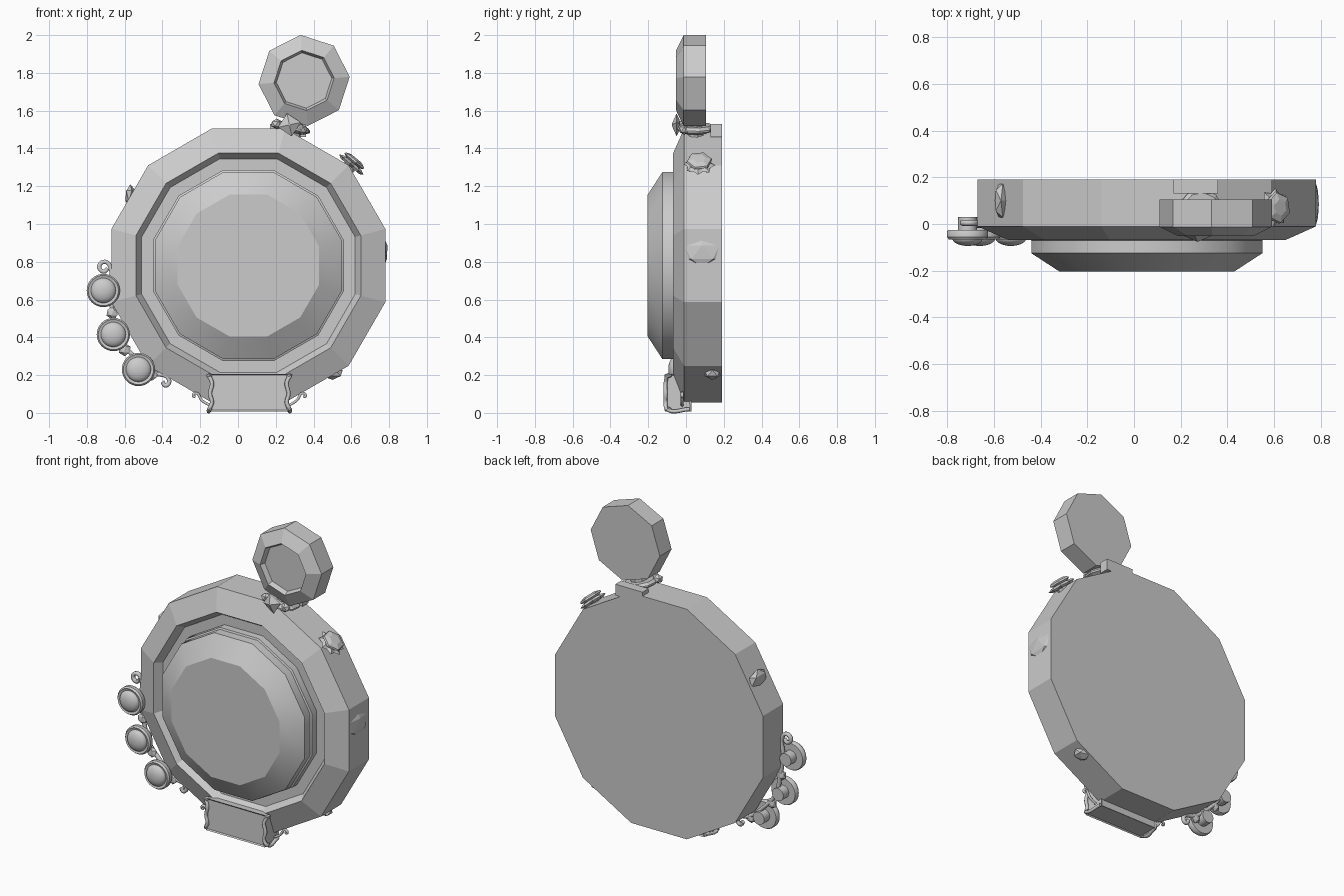
import bpy, bmesh, math
from mathutils import Vector

if "Cube" in bpy.data.objects:
    bpy.data.objects.remove(bpy.data.objects["Cube"])

grey = bpy.data.materials.new("plain grey")
grey.use_nodes = True
grey.diffuse_color = (0.6, 0.6, 0.6, 1)
grey.node_tree.nodes["Principled BSDF"].inputs["Base Color"].default_value = (0.6, 0.6, 0.6, 1)


def finish(name, bm, loc=(0, 0, 0), axis=None):
    bmesh.ops.recalc_face_normals(bm, faces=bm.faces)
    mesh = bpy.data.meshes.new(name)
    bm.to_mesh(mesh)
    bm.free()
    mesh.materials.append(grey)
    obj = bpy.data.objects.new(name, mesh)
    bpy.context.collection.objects.link(obj)
    obj.location = loc
    if axis:
        obj.rotation_mode = 'QUATERNION'
        obj.rotation_quaternion = Vector((0, -1, 0)).rotation_difference(Vector(axis))
    return obj


def smooth(obj, angle):
    bpy.ops.object.select_all(action='DESELECT')
    obj.select_set(True)
    bpy.context.view_layer.objects.active = obj
    bpy.ops.object.shade_smooth_by_angle(angle=math.radians(angle))


def turned(name, profile, sides, loc, phase=0, star=1, axis=None):
    """Loft polygon rings of (radius, depth) along y, capped at both ends."""
    bm = bmesh.new()
    rings = []
    for r, y in profile:
        ring = []
        for i in range(sides):
            a = math.radians(phase) + math.tau * i / sides
            k = r * (star if i % 2 else 1)
            ring.append(bm.verts.new((k * math.cos(a), y, k * math.sin(a))))
        rings.append(ring)
    for a, b in zip(rings, rings[1:]):
        for i in range(sides):
            j = (i + 1) % sides
            bm.faces.new((a[i], a[j], b[j], b[i]))
    bm.faces.new(rings[0])
    bm.faces.new(rings[-1])
    return finish(name, bm, loc, axis)


def vine(name, points, radius, cyclic=False):
    curve = bpy.data.curves.new(name, 'CURVE')
    curve.dimensions = '3D'
    curve.bevel_depth = radius
    curve.bevel_resolution = 1
    curve.resolution_u = 5
    curve.use_fill_caps = True
    spline = curve.splines.new('BEZIER')
    spline.bezier_points.add(len(points) - 1)
    for p, co in zip(spline.bezier_points, points):
        p.co = co
        p.handle_left_type = p.handle_right_type = 'AUTO'
    spline.use_cyclic_u = cyclic
    curve.materials.append(grey)
    obj = bpy.data.objects.new(name, curve)
    bpy.context.collection.objects.link(obj)
    return obj


def lump(name, loc, scale):
    bm = bmesh.new()
    bmesh.ops.create_icosphere(bm, subdivisions=1, radius=1)
    bmesh.ops.scale(bm, vec=scale, verts=bm.verts)
    return finish(name, bm, loc)


# Twelve-sided case with sloping rim and recessed channel
CENTRE = (0.055, 0, 0.78)
FLAT = 1 / math.cos(math.pi / 12)
turned("case", [(r * FLAT, y) for r, y in
       ((0.725, 0.19), (0.725, -0.01), (0.595, -0.068), (0.565, -0.02), (0.5, -0.02))],
       12, CENTRE, 15)

# Raised lens with wide bevel
lens = turned("lens", [(r * FLAT, y) for r, y in
              ((0.505, 0), (0.505, -0.065), (0.495, -0.07), (0.495, -0.125), (0.375, -0.203))],
              12, CENTRE, 15)
smooth(lens, 32)

# Octagonal top dial with a recessed face
turned("top_dial", [(0.242, 0.105), (0.242, -0.012), (0.16, -0.052), (0.147, -0.022)],
       8, (0.35, 0, 1.76), 4.5)

# Neck joining dial and case
bm = bmesh.new()
bmesh.ops.create_cube(bm, size=1)
bmesh.ops.scale(bm, vec=(0.19, 0.06, 0.07), verts=bm.verts)
finish("neck_block", bm, (0.265, 0.16, 1.495))
turned("neck_collar", [(0.085, -0.02), (0.1, -0.005), (0.1, 0.005), (0.07, 0.02)],
       10, (0.285, 0.05, 1.505), axis=(0.2, 0, 1))
turned("neck_post", [(0.05, -0.05), (0.05, 0.05)], 8, (0.29, 0.05, 1.51), axis=(0.2, 0, 1))

# Diamond stud in front of the neck, with small flanking leaves
turned("diamond_stud", [(0.03, 0.01), (0.062, -0.005), (0.004, -0.03)], 4,
       (0.272, -0.045, 1.525), 12)
for side in (-1, 1):
    lump(f"stud_leaf_{'left' if side > 0 else 'right'}",
         (0.27 + side * 0.065, -0.01, 1.515 - side * 0.015), (0.035, 0.03, 0.028))

# Star-edged winding knob on the upper left corner
OUT = (math.cos(math.radians(50)), 0, math.sin(math.radians(50)))
turned("knob_star", [(0.065, 0.012), (0.085, 0), (0.06, -0.012)], 16,
       (0.6, 0.07, 1.315), star=0.75, axis=OUT)
turned("knob_stem", [(0.035, 0.04), (0.035, -0.02)], 8, (0.6, 0.07, 1.315), axis=OUT)
turned("knob_gem", [(0.045, -0.01), (0.07, -0.022), (0.065, -0.032), (0.035, -0.042)], 6,
       (0.6, 0.07, 1.315), axis=OUT)

# Three domed side buttons on short posts
for n, (x, z) in enumerate(((-0.713, 0.648), (-0.66, 0.415), (-0.527, 0.23)), 1):
    dome = [(0.066 * math.cos(t), -0.06 - 0.034 * math.sin(t))
            for t in (math.radians(10 * k) for k in range(9))]
    button = turned(f"side_button_{n}",
                    [(0.083, -0.025), (0.088, -0.033), (0.088, -0.055), (0.08, -0.066),
                     (0.068, -0.06)] + dome, 32, (x, 0, z))
    smooth(button, 35)
    smooth(turned(f"button_post_{n}", [(0.04, 0.03), (0.04, -0.03)], 16, (x, 0, z)), 35)

# Scrolling vine that carries the buttons
vine("button_vine", [(x, 0.005, z) for x, z in
     ((-0.69, 0.765), (-0.71, 0.748), (-0.735, 0.775), (-0.705, 0.8), (-0.675, 0.77),
      (-0.68, 0.66), (-0.66, 0.52), (-0.63, 0.4), (-0.54, 0.29), (-0.44, 0.21),
      (-0.375, 0.19), (-0.365, 0.16), (-0.385, 0.145), (-0.4, 0.165))], 0.013)
for n, (x, z) in enumerate(((-0.665, 0.53), (-0.6, 0.335), (-0.455, 0.205)), 1):
    lump(f"vine_leaf_{n}", (x, 0, z), (0.035, 0.02, 0.035))

# Framed box plate at the bottom
bm = bmesh.new()
outline = ((-0.108, 0.207), (-0.112, 0.008), (0.028, 0.008), (0.028, 0.1), (0, 0.2))
base = bm.faces.new([bm.verts.new((-0.145, y, z)) for y, z in outline])
moved = bmesh.ops.extrude_face_region(bm, geom=[base])
bmesh.ops.translate(bm, vec=(0.41, 0, 0),
                    verts=[v for v in moved["geom"] if isinstance(v, bmesh.types.BMVert)])
bmesh.ops.recalc_face_normals(bm, faces=bm.faces)
bmesh.ops.inset_individual(bm, faces=list(bm.faces), thickness=0.01, depth=-0.007)
finish("bottom_plate", bm)

# Waisted end frames and curls on both sides of the plate
for side, label in ((-1, "right"), (1, "left")):
    def at(w, y, z):
        return (0.06 + side * w, y, z)
    vine(f"plate_frame_{label}",
         [at(0.218, -0.1, 0.2), at(0.198, -0.108, 0.16), at(0.208, -0.108, 0.1),
          at(0.198, -0.108, 0.055), at(0.213, -0.1, 0.019), at(0.205, 0.018, 0.019)], 0.011)
    lump(f"plate_top_knob_{label}", at(0.213, -0.095, 0.197), (0.017, 0.022, 0.014))
    lump(f"plate_base_knob_{label}", at(0.21, -0.095, 0.019), (0.017, 0.022, 0.014))
    vine(f"plate_curl_{label}",
         [at(0.21, -0.02, 0.04), at(0.25, -0.02, 0.065), at(0.285, -0.02, 0.105),
          at(0.298, -0.02, 0.09), at(0.285, -0.02, 0.085)], 0.008)

# Worn lumps along the case edge
lump("edge_lump_left", (0.772, 0.085, 0.85), (0.022, 0.11, 0.08))
lump("edge_lump_right", (-0.57, 0.1, 1.15), (0.03, 0.085, 0.06))
lump("edge_lump_low", (0.5, 0.14, 0.21), (0.06, 0.05, 0.035))
